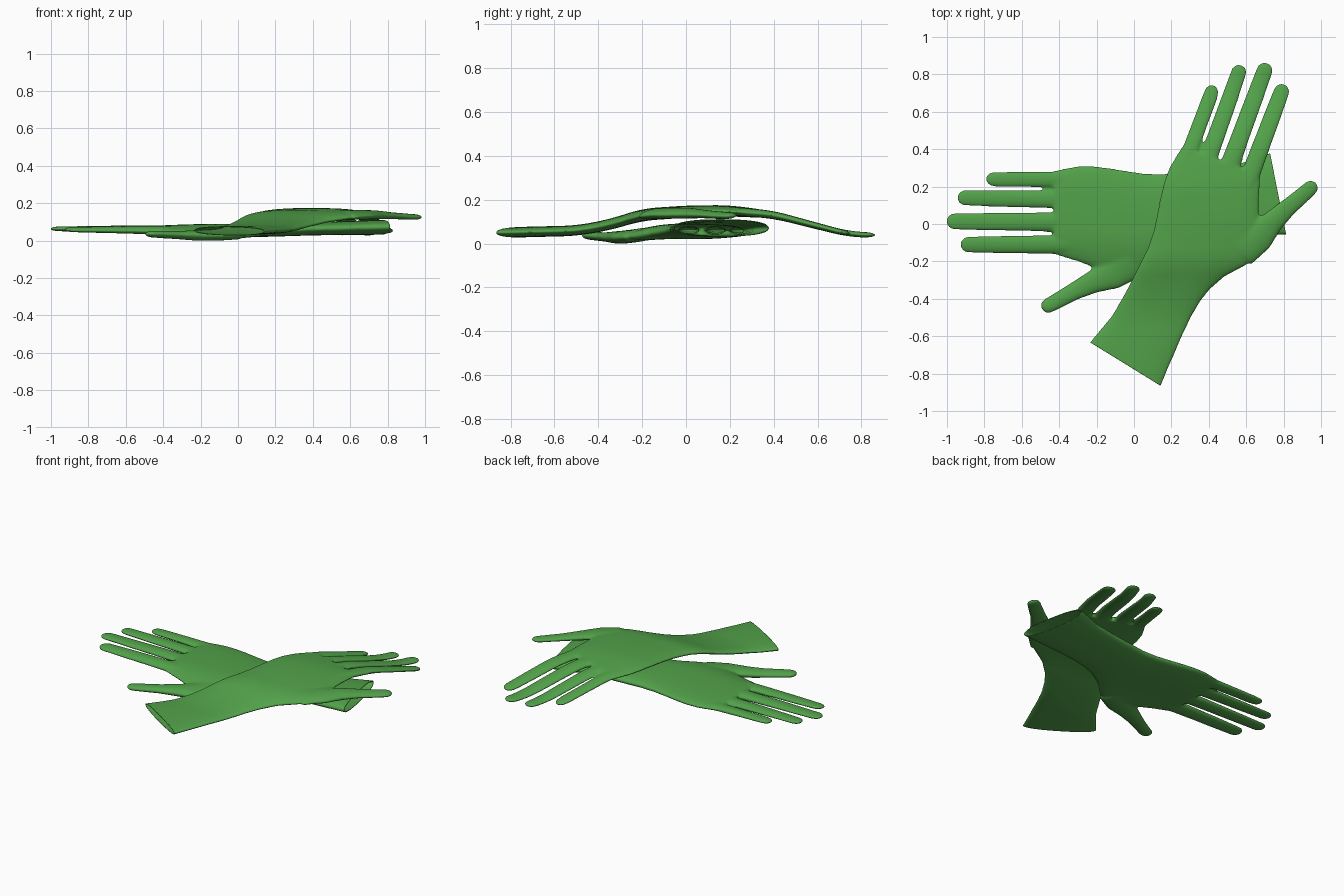
import bpy, bmesh, math
from mathutils import Vector

if "Cube" in bpy.data.objects:
    bpy.data.objects.remove(bpy.data.objects["Cube"])

# single green rubber colour
green = bpy.data.materials.new("glove green")
green.diffuse_color = (0.085, 0.36, 0.068, 1)
green.use_nodes = True
green.node_tree.nodes["Principled BSDF"].inputs["Base Color"].default_value = green.diffuse_color


def interp(pts, v):
    if v <= pts[0][0]:
        return pts[0][1]
    for (a, fa), (b, fb) in zip(pts, pts[1:]):
        if v <= b:
            return fa + (fb - fa) * (v - a) / (b - a)
    return pts[-1][1]


def soft(pts, v, r=0.06):
    return sum(interp(pts, v + r * k / 3) for k in range(-3, 4)) / 7


def loft(bm, rings, power=1.0, n=32):
    """rings: centre (p, q), direction (p, q), half width, half height"""
    loops = []
    for (cp, cq), (dp, dq), hw, hz in rings:
        loop = []
        for i in range(n):
            a = 2 * math.pi * i / n
            c, s = math.cos(a), math.sin(a)
            u = math.copysign(abs(c) ** power, c) * hw
            w = math.copysign(abs(s) ** power, s) * hz
            loop.append(bm.verts.new((cp - dq * u, cq + dp * u, w)))
        loops.append(loop)
    for A, B in zip(loops, loops[1:]):
        for i in range(n):
            j = (i + 1) % n
            bm.faces.new((A[i], A[j], B[j], B[i]))
    bm.faces.new(loops[0][::-1])
    bm.faces.new(loops[-1])


def digit(bm, path, hz=1.0):
    """tapered tube with a round tip; path: (p, q, half width)"""
    rings = []
    for i, (p, q, w) in enumerate(path):
        a, b = path[max(i - 1, 0)], path[min(i + 1, len(path) - 1)]
        d = Vector((b[0] - a[0], b[1] - a[1])).normalized()
        rings.append(((p, q), d, w, min(w, 0.062) * hz))
    (p, q), d, w, h = rings[-1]
    for deg in (20, 40, 60, 75, 86):
        c, s = math.cos(math.radians(deg)), math.sin(math.radians(deg))
        rings.append(((p + d.x * w * s, q + d.y * w * s), d, w * c, h * c))
    loft(bm, rings)


# palm, wrist and cuff stations: p along the hand, two edges, half height
PALM = [(-.95, -.445, .052, .066), (-.72, -.377, .060, .066), (-.55, -.318, .068, .064),
        (-.416, -.296, .078, .064), (-.315, -.284, .096, .066), (-.24, -.276, .120, .068),
        (-.147, -.266, .170, .070), (-.05, -.270, .256, .070), (.05, -.285, .290, .070),
        (.14, -.300, .265, .070), (.22, -.309, .230, .068), (.30, -.309, .200, .062),
        (.38, -.294, .176, .054), (.425, -.283, .162, .046)]
# fingers: base q, tip p, tip q, half width
FINGERS = [(.110, .928, .110, .047), (-.012, 1.003, -.014, .048),
           (-.132, .945, -.140, .045), (-.238, .792, -.240, .040)]
THUMB = [(.02, .20, .10), (.12, .27, .082), (.22, .31, .060), (.32, .36, .047),
         (.40, .405, .043), (.458, .436, .040)]


def glove_mesh():
    """glove in hand space, thick, welded by a voxel remesh"""
    bm = bmesh.new()
    loft(bm, [((p, (a + b) / 2), (1, 0), (b - a) / 2, h) for p, a, b, h in PALM], 0.85)
    for q0, p1, q1, w in FINGERS:
        tip = w * 0.9
        digit(bm, [(.30, q0, w), (.42, q0, w * 1.06), (.60, (q0 * 2 + q1) / 3, w),
                   (.72, (q0 + q1) / 2, w * .98), (p1 - tip, q1, tip)])
    digit(bm, THUMB)
    bmesh.ops.recalc_face_normals(bm, faces=bm.faces)
    me = bpy.data.meshes.new("hand_blank")
    bm.to_mesh(me)
    bm.free()
    ob = bpy.data.objects.new("hand_blank", me)
    bpy.context.collection.objects.link(ob)
    rm = ob.modifiers.new("weld", 'REMESH')
    rm.mode = 'VOXEL'
    rm.voxel_size = 0.0105
    sm = ob.modifiers.new("soften", 'SMOOTH')
    sm.factor = 0.5
    sm.iterations = 6
    dg = bpy.context.evaluated_depsgraph_get()
    out = bpy.data.meshes.new_from_object(ob.evaluated_get(dg))
    bpy.data.objects.remove(ob)
    return out


def make_glove(name, source, place, centre, thick, mirrored):
    bm = bmesh.new()
    bm.from_mesh(source)
    # slanted open cuff
    a, b = Vector((-.728, -.376, 0)), Vector((-.812, .05, 0))
    nrm = Vector((-(b - a).y, (b - a).x, 0)).normalized()
    if nrm.x > 0:
        nrm = -nrm
    bmesh.ops.bisect_plane(bm, geom=bm.verts[:] + bm.edges[:] + bm.faces[:],
                           plane_co=a, plane_no=nrm, clear_outer=True)
    # lay the hand in place and drape it
    for v in bm.verts:
        p, q, w = v.co
        x, y = place(p, q)
        v.co = (x, y, centre(x, y) + w * soft(thick, p))
    if mirrored:
        bmesh.ops.reverse_faces(bm, faces=bm.faces)
    me = bpy.data.meshes.new(name)
    bm.to_mesh(me)
    bm.free()
    me.materials.clear()
    me.materials.append(green)
    for f in me.polygons:
        f.use_smooth = True
        f.material_index = 0
    ob = bpy.data.objects.new(name, me)
    bpy.context.collection.objects.link(ob)
    # thin rubber wall seen at the cuff
    so = ob.modifiers.new("wall", 'SOLIDIFY')
    so.thickness = 0.004
    so.offset = -1
    return ob


blank = glove_mesh()

# lower glove: fingers towards -x, lying flat
LOW_X = [(-1, .070), (-.6, .068), (-.2, .062), (.1, .062), (.4, .070), (.85, .080)]
LOW_Y = [(-.5, -.022), (-.3, -.030), (-.1, 0), (.4, 0)]
low = make_glove("lower_glove", blank, lambda p, q: (-p, -q),
                 lambda x, y: soft(LOW_X, x) + soft(LOW_Y, y),
                 [(-.8, .60), (0, .50), (.5, .45), (1, .28)], False)

# upper glove: mirrored, turned, draped over the lower one
ang = math.radians(69.5)
dx, dy = math.cos(ang), math.sin(ang)
TOP_Y = [(-.85, .056), (-.5, .065), (-.35, .092), (-.2, .138), (.0, .152), (.2, .156),
         (.4, .138), (.6, .086), (.74, .050), (.85, .045)]


def top_z(x, y):
    thumb = soft([(.65, 0), (.98, -.026)], x) * soft([(.2, 1), (.35, 0)], y)
    return soft(TOP_Y, y) + thumb


top = make_glove("upper_glove", blank,
                 lambda p, q: (.375 + p * dx + q * dy, -.084 + p * dy - q * dx),
                 top_z, [(-.8, .36), (0, .40), (.5, .38), (1, .28)], True)

# rest the pair on the ground
low_z = min(v.co.z for o in (low, top) for v in o.data.vertices)
for o in (low, top):
    for v in o.data.vertices:
        v.co.z -= low_z
bpy.data.meshes.remove(blank)
